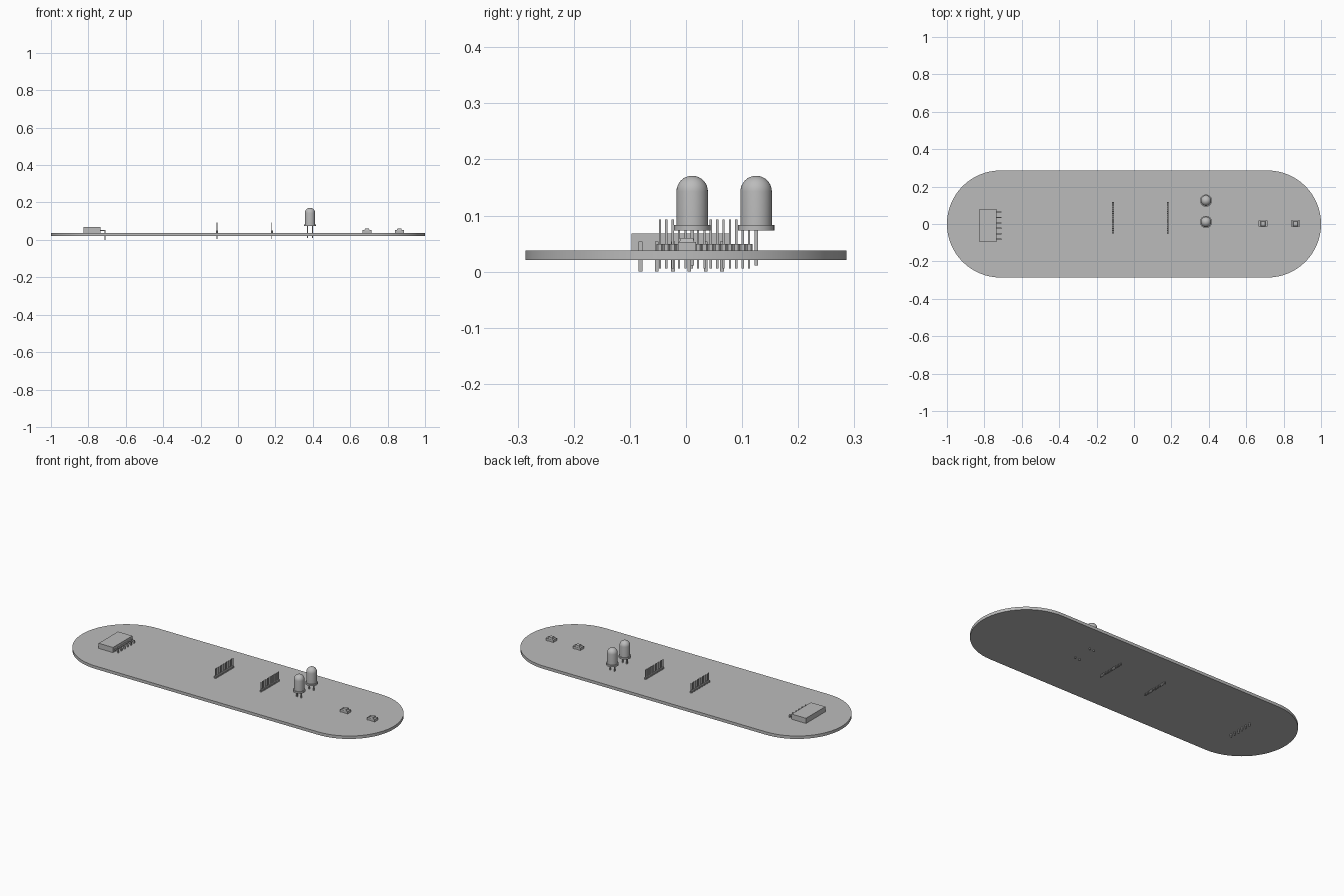
import bpy, bmesh, math
from mathutils import Matrix

old = bpy.data.objects.get("Cube")
if old:
    bpy.data.objects.remove(old)

grey = bpy.data.materials.new("plain grey")
grey.use_nodes = True
colour = (0.5, 0.5, 0.5, 1)
grey.diffuse_color = colour
grey.node_tree.nodes["Principled BSDF"].inputs["Base Color"].default_value = colour

BOARD_LOW, BOARD_TOP = 0.021, 0.038
PITCH = 0.01135


def finish(name, bm, smooth=False):
    bmesh.ops.recalc_face_normals(bm, faces=bm.faces)
    mesh = bpy.data.meshes.new(name)
    bm.to_mesh(mesh)
    bm.free()
    mesh.materials.append(grey)
    obj = bpy.data.objects.new(name, mesh)
    bpy.context.collection.objects.link(obj)
    if smooth:
        bpy.ops.object.select_all(action="DESELECT")
        obj.select_set(True)
        bpy.context.view_layer.objects.active = obj
        bpy.ops.object.shade_smooth_by_angle(angle=math.radians(35))
    return obj


def box(bm, x, y, z, taper=1.0):
    """Box from three (low, high) ranges, its top scaled by taper."""
    size = [b - a for a, b in (x, y, z)]
    mid = [(a + b) / 2 for a, b in (x, y, z)]
    verts = bmesh.ops.create_cube(bm, size=1)["verts"]
    for v in verts:
        k = taper if v.co.z > 0 else 1
        v.co = (mid[0] + v.co.x * size[0] * k, mid[1] + v.co.y * size[1] * k,
                mid[2] + v.co.z * size[2])


def prism(bm, outline, low, high):
    """Upright solid from an (x, y) outline."""
    face = bm.faces.new([bm.verts.new((x, y, low)) for x, y in outline])
    top = bmesh.ops.extrude_face_region(bm, geom=[face])["geom"]
    bmesh.ops.translate(bm, vec=(0, 0, high - low),
                        verts=[g for g in top if isinstance(g, bmesh.types.BMVert)])


# Board with round ends
bm = bmesh.new()
R, STEPS = 0.286, 32
outline = []
for side, start in ((1, -90), (-1, 90)):
    for i in range(STEPS + 1):
        a = math.radians(start + 180 * i / STEPS)
        outline.append((side * (1 - R) + R * math.cos(a), R * math.sin(a)))
prism(bm, outline, BOARD_LOW, BOARD_TOP)
finish("board", bm, True)

# Two rows of header pins, each pin in its own chamfered block
for name, x in (("left_header", 0.181), ("right_header", -0.112)):
    blocks, pins = bmesh.new(), bmesh.new()
    for i in range(15):
        y = -0.0465 + i * PITCH
        hx, hy, c = 0.0057, PITCH / 2, 0.0025
        prism(blocks, [(x + sx * a, y + sy * b) for sx, sy, a, b in (
            (1, 1, hx, hy - c), (1, 1, hx - c, hy), (-1, 1, hx - c, hy), (-1, 1, hx, hy - c),
            (-1, -1, hx, hy - c), (-1, -1, hx - c, hy), (1, -1, hx - c, hy), (1, -1, hx, hy - c))],
            BOARD_TOP, 0.049)
        w = 0.002
        box(pins, (x - w, x + w), (y - w, y + w), (0.006, 0.093))
    finish(name + "_housing", blocks)
    finish(name + "_pins", pins)

# Right-angle connector: body with six bent pins
bm = bmesh.new()
box(bm, (-0.826, -0.734), (-0.097, 0.08), (BOARD_TOP, 0.068))
finish("connector_body", bm)
bm = bmesh.new()
for i in range(6):
    y, w = -0.081 + i * 0.029, 0.0033
    box(bm, (-0.736, -0.708), (y - w, y + w), (0.047, 0.054))
    box(bm, (-0.715, -0.708), (y - w, y + w), (0.0, 0.054))
finish("connector_pins", bm)

# Lamps: lathed dome with a rim, on two legs
for name, y in (("front_lamp", 0.011), ("back_lamp", 0.125)):
    bm = bmesh.new()
    r, top = 0.028, 0.171
    profile = [(0, 0.073), (0.0325, 0.073), (0.0325, 0.083), (r, 0.083)]
    for i in range(9):
        a = math.pi / 2 * i / 8
        profile.append((r * math.cos(a), top - r + r * math.sin(a)))
    verts = [bm.verts.new((px, 0, pz)) for px, pz in profile]
    edges = [bm.edges.new(pair) for pair in zip(verts, verts[1:])]
    bmesh.ops.spin(bm, geom=verts + edges, cent=(0, 0, 0), axis=(0, 0, 1),
                   angle=math.tau, steps=32)
    bmesh.ops.remove_doubles(bm, verts=bm.verts, dist=0.0001)
    bmesh.ops.transform(bm, matrix=Matrix.Translation((0.385, y, 0)), verts=bm.verts)
    finish(name + "_bulb", bm, True)
    bm = bmesh.new()
    for x in (0.371, 0.399):
        w = 0.003
        box(bm, (x - w, x + w), (y - w, y + w), (0.011, 0.075))
    finish(name + "_legs", bm)

# Small surface chips: flat base, end pads and tapered lens
for name, x in (("inner_chip", 0.69), ("outer_chip", 0.863)):
    bm = bmesh.new()
    box(bm, (x - 0.021, x + 0.021), (-0.013, 0.016), (BOARD_TOP, 0.051))
    for s in (-1, 1):
        ends = sorted((x + s * 0.013, x + s * 0.024))
        box(bm, ends, (-0.0145, 0.0175), (BOARD_TOP, 0.0525))
    box(bm, (x - 0.0135, x + 0.0135), (-0.0125, 0.0155), (0.05, 0.06), 0.8)
    finish(name, bm)
